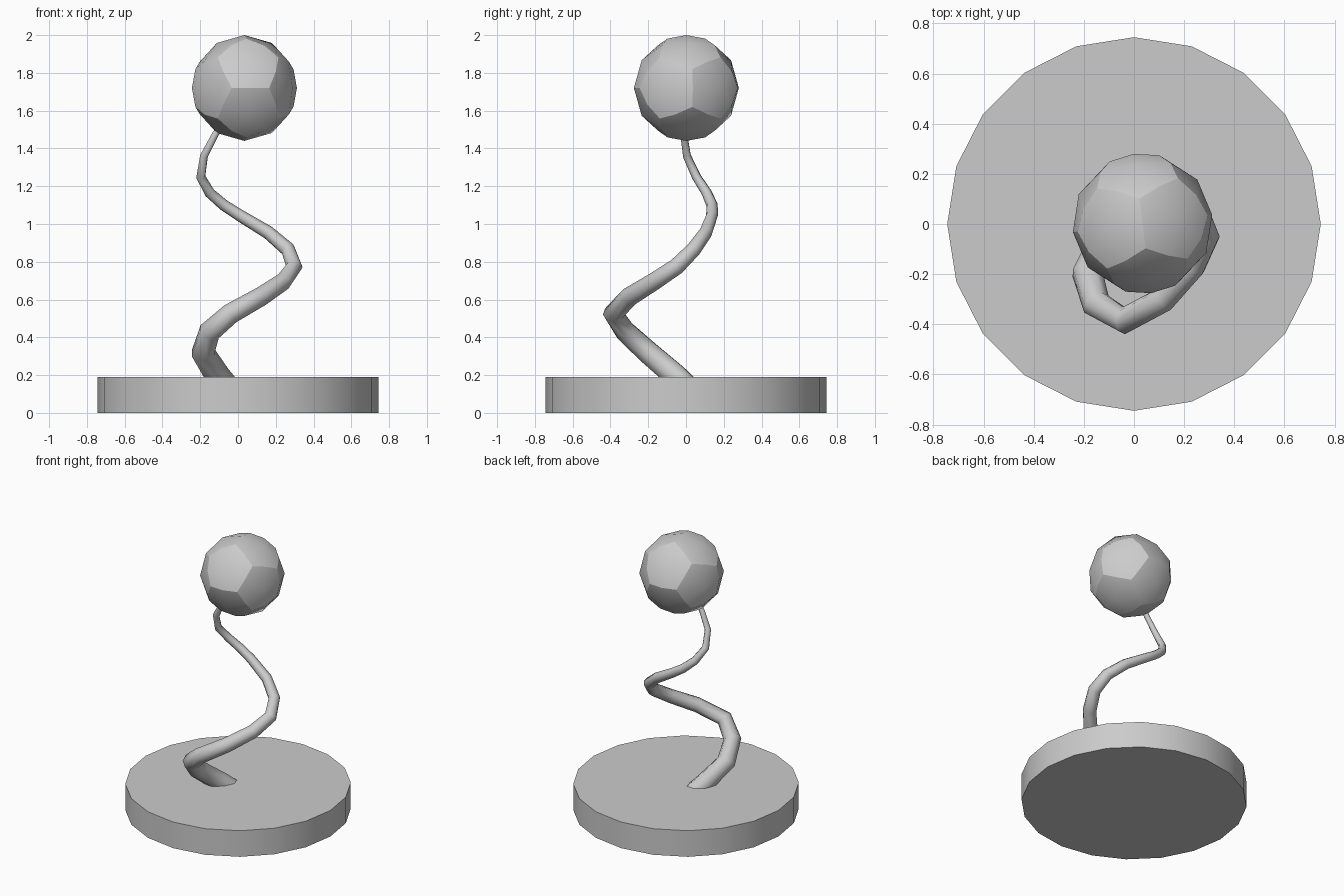
import bpy, bmesh, math
from mathutils import Vector, Matrix

if "Cube" in bpy.data.objects:
    bpy.data.objects.remove(bpy.data.objects["Cube"])

PHI = (1 + math.sqrt(5)) / 2

# Base: 20-sided disc with smooth wall and sharp rims
bpy.ops.mesh.primitive_cylinder_add(vertices=20, radius=0.745, depth=0.19,
                                    location=(0, 0, 0.095),
                                    rotation=(0, 0, 0))
base = bpy.context.object
base.name = "base_disc"
bpy.ops.object.shade_smooth_by_angle(angle=math.radians(30))

# Stem: tapering spiral tube (x, y, z, radius)
path = [(-0.03, 0.04, 0.10, 0.068), (-0.11, -0.06, 0.20, 0.067),
        (-0.185, -0.20, 0.32, 0.064), (-0.15, -0.32, 0.43, 0.059),
        (-0.04, -0.385, 0.525, 0.055), (0.12, -0.30, 0.615, 0.051),
        (0.24, -0.17, 0.695, 0.047), (0.298, -0.05, 0.775, 0.044),
        (0.265, 0.04, 0.865, 0.040), (0.16, 0.105, 0.955, 0.036),
        (0.01, 0.138, 1.045, 0.032), (-0.075, 0.138, 1.10, 0.030),
        (-0.15, 0.11, 1.165, 0.028), (-0.197, 0.055, 1.25, 0.025),
        (-0.18, 0.005, 1.36, 0.022), (-0.12, -0.012, 1.475, 0.019),
        (-0.05, -0.01, 1.58, 0.016)]
curve = bpy.data.curves.new("spiral_stem", 'CURVE')
curve.dimensions = '3D'
curve.bevel_depth = 1.0
curve.bevel_resolution = 2
curve.use_fill_caps = True
spline = curve.splines.new('POLY')
spline.points.add(len(path) - 1)
for p, (x, y, z, r) in zip(spline.points, path):
    p.co = (x, y, z, 1)
    p.radius = r
stem = bpy.data.objects.new("spiral_stem", curve)
bpy.context.collection.objects.link(stem)
bpy.ops.object.select_all(action='DESELECT')
stem.select_set(True)
bpy.context.view_layer.objects.active = stem
bpy.ops.object.convert(target='MESH')
bpy.ops.object.shade_smooth_by_angle(angle=math.radians(60))


# Ball: dodecahedron with raised face centres and edge midpoints
def cyclic(a, b):
    """Sign and axis permutations of (0, a, b)."""
    out = []
    for s in (-1, 1):
        for t in (-1, 1):
            v = (0, s * a, t * b)
            out += [Vector(v[k:] + v[:k]) for k in range(3)]
    return out


signs = (-1, 1)
corners = [Vector((x, y, z)) for x in signs for y in signs for z in signs]
corners += cyclic(1 / PHI, PHI)
edge_len = 2 / PHI
mids = [(a + b) / 2 for i, a in enumerate(corners) for b in corners[:i]
        if abs((a - b).length - edge_len) < 1e-3]
centres = cyclic(PHI, 1)

bm = bmesh.new()
kind = bm.verts.layers.int.new("kind")
for k, group in enumerate((corners, mids, centres)):
    for c in group:
        bm.verts.new(c.normalized() * 0.28)[kind] = k
bmesh.ops.convex_hull(bm, input=bm.verts[:])
bmesh.ops.recalc_face_normals(bm, faces=bm.faces[:])
for f in bm.faces:
    f.smooth = True
# Keep the pentagon borders crisp
for e in bm.edges:
    if sorted(v[kind] for v in e.verts) == [0, 1]:
        e.smooth = False
bm.transform(Matrix.Rotation(math.radians(7), 4, 'Z'))
mesh = bpy.data.meshes.new("top_ball")
bm.to_mesh(mesh)
bm.free()
ball = bpy.data.objects.new("top_ball", mesh)
ball.location = (0.034, 0.002, 1.72)
bpy.context.collection.objects.link(ball)
